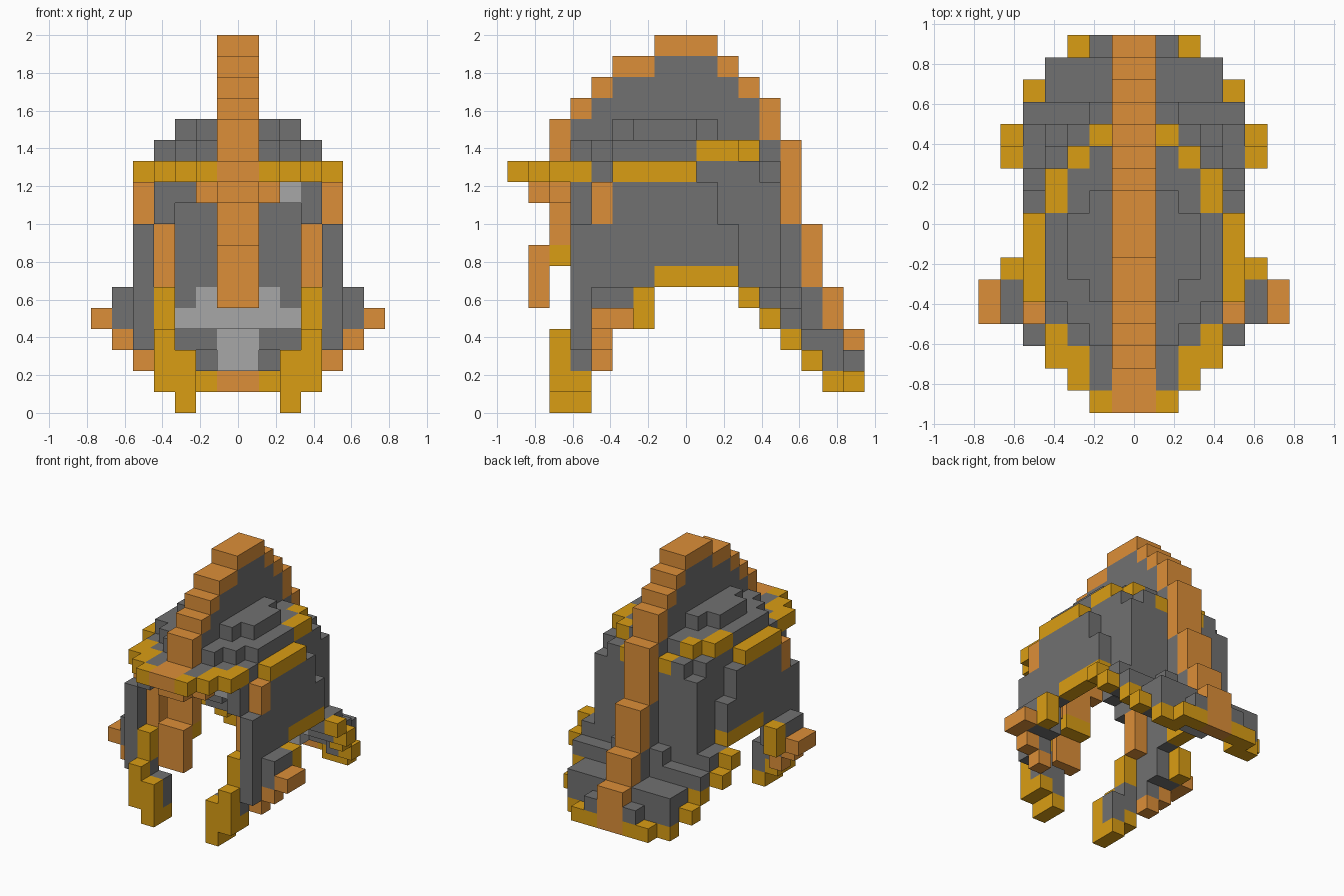
import bpy
from mathutils import Vector

old = bpy.data.objects.get("Cube")
if old:
    bpy.data.objects.remove(old, do_unlink=True)

UNIT = 2 / 18
ORIGIN = Vector((0, -8.5, 0))


def material(name, colour):
    mat = bpy.data.materials.new(name)
    mat.use_nodes = True
    mat.diffuse_color = (*colour, 1)
    mat.node_tree.nodes["Principled BSDF"].inputs["Base Color"].default_value = (*colour, 1)
    return mat


GREY, LIGHT, COPPER, GOLD = range(4)
materials = [
    material("dark_steel", (.165, .165, .165)),
    material("light_steel", (.385, .385, .385)),
    material("copper", (.72, .275, .04)),
    material("gold", (.7, .34, .007)),
]

cells = {}  # (across, depth, height) -> (part, colour)


def span(v):
    return range(v[0], v[1] + 1) if isinstance(v, tuple) else (v,)


def block(part, colour, across, depth, height, mirror=True):
    """Fill a box of unit cells on one side, and its mirror image."""
    for i in span(across):
        for j in span(depth):
            for k in span(height):
                cells[i, j, k] = (part, colour)
                if mirror:
                    cells[-1 - i, j, k] = (part, colour)


# Dome: stepped layers from the brim line upward
dome = "dome"
for depth, width in enumerate([1, 2, 3, 3, 3, 4, 4, 4, 4, 3, 3, 3, 2]):
    block(dome, GREY, (0, width), depth, 11)
block(dome, GREY, (0, 1), 3, 12)
block(dome, GREY, (0, 2), 4, 12)
block(dome, GREY, (0, 3), (5, 10), 12)
block(dome, GREY, (0, 2), 11, 12)
block(dome, GREY, (0, 1), (5, 9), 13)
block(dome, GREY, 2, (6, 8), 13)

# Gold trim around the brim and across the back of the dome
trim = "gold_trim"
block(trim, GOLD, (0, 1), 0, 11)
block(trim, GOLD, 2, (1, 2), 11)
block(trim, GOLD, 3, (2, 3), 11)
block(trim, GOLD, 4, (5, 8), 11)
block(trim, GOLD, 3, (9, 10), 12)
block(trim, GOLD, 2, 11, 12)
block(trim, GOLD, 1, 12, 11)

# Side walls, hollow inside
wall = "side_wall"
block(wall, GREY, 4, 3, (3, 8))
block(wall, GREY, 4, (4, 5), (4, 10))
block(wall, GREY, 4, (6, 9), (6, 10))
block(wall, GREY, 4, 10, (6, 8))
block(wall, GREY, 3, (3, 4), (9, 10))
block(wall, GREY, 2, 3, 10)
block(wall, LIGHT, 2, 3, 10, mirror=False)
block(wall, COPPER, 4, 4, (9, 10))
block(wall, COPPER, 3, 4, (6, 8))
block(wall, GOLD, 4, (7, 10), 6)

# Flat back wall, set in from the side walls
back = "back_wall"
block(back, GREY, 3, (10, 11), (6, 10))
block(back, GREY, (0, 3), 12, (6, 10))
block(back, GREY, 0, 13, (5, 8))

# Neck guard: wide flared steps with a gold edge and pale lining
neck = "neck_guard"
block(neck, GREY, (3, 4), 11, 5)
block(neck, GREY, (2, 4), 12, 5)
block(neck, GREY, 1, 13, 5)
block(neck, GREY, (3, 4), 12, 4)
block(neck, GREY, (0, 4), 13, 4)
block(neck, GREY, 0, 14, (4, 5))
block(neck, GREY, (1, 3), 14, 3)
block(neck, GREY, 3, 14, 2)
block(neck, GREY, (0, 3), 15, (2, 3))
block(neck, GREY, 1, 16, 2)
block(neck, LIGHT, (0, 1), 12, 5)
block(neck, LIGHT, (0, 2), 12, 4)
block(neck, LIGHT, 0, 14, (2, 3))
for step, width in enumerate([5, 5, 4, 4]):
    block(neck, GOLD, width, 11 + step, 5 - step)
block(neck, GOLD, (2, 3), 15, 1)
block(neck, GOLD, (1, 2), 16, 1)

# Cheek guards
cheek = "cheek_guard"
block(cheek, GREY, 3, 3, (2, 3))
block(cheek, GREY, 2, 3, (1, 2))
block(cheek, GREY, 4, 4, 3)
block(cheek, GREY, 5, (4, 5), (4, 5))
block(cheek, COPPER, 6, (4, 5), 4)
block(cheek, COPPER, 5, 4, 3)
block(cheek, COPPER, 4, 4, 2)
block(cheek, GOLD, 5, 6, (4, 5))
block(cheek, GOLD, 3, 3, (4, 5))
block(cheek, GOLD, 3, 2, (1, 3))
block(cheek, GOLD, 2, 2, (0, 2))
block(cheek, GOLD, 2, 3, 0)
block(cheek, GOLD, 3, 3, 1)

# Crest: grey fin with a copper ridge wherever it is exposed
tops = [11, 11, 13, 14, 15, 16, 16, 17, 17, 17, 16, 15, 14, 12, 8, 5, 3]
for depth, top in enumerate(tops):
    middle = len(tops) // 2
    beyond = depth - 1 if depth < middle else depth + 1
    outer = tops[beyond] if 0 <= beyond < len(tops) else 0
    if 1 < depth < 13:
        block("crest", GREY, 0, depth, (12, top))
    if depth < 2:
        outer = top - 1
    block("crest", COPPER, 0, depth, (min(outer + 1, top), top))

# Nose guard
nose = "nose_guard"
block(nose, COPPER, 0, 1, 10)
block(nose, COPPER, 1, 2, 10)
block(nose, COPPER, 0, 2, (8, 10))
block(nose, GOLD, 0, 2, 7)
block(nose, COPPER, 0, 1, (5, 7))

# Turn the cells of each part into a mesh of its exposed faces
AXES = [Vector(a) for a in ((1, 0, 0), (0, 1, 0), (0, 0, 1))]


def build(part):
    index, faces, colours = {}, [], []
    for cell, (owner, colour) in cells.items():
        if owner != part:
            continue
        centre = Vector(cell) + Vector((.5, .5, .5))
        for n in range(3):
            for sign in (1, -1):
                normal = AXES[n] * sign
                if tuple(int(c) for c in Vector(cell) + normal) in cells:
                    continue
                a, b = AXES[(n + 1) % 3], AXES[(n + 2) % 3] * sign
                ring = [-a - b, a - b, a + b, b - a]
                corners = [tuple(round(c) for c in centre + (normal + r) / 2) for r in ring]
                faces.append([index.setdefault(c, len(index)) for c in corners])
                colours.append(colour)
    mesh = bpy.data.meshes.new(part)
    mesh.from_pydata([(Vector(c) + ORIGIN) * UNIT for c in index], [], faces)
    for mat in materials:
        mesh.materials.append(mat)
    for poly, colour in zip(mesh.polygons, colours):
        poly.material_index = colour
    mesh.update()
    bpy.context.collection.objects.link(bpy.data.objects.new(part, mesh))


for part in sorted({owner for owner, colour in cells.values()}):
    build(part)
